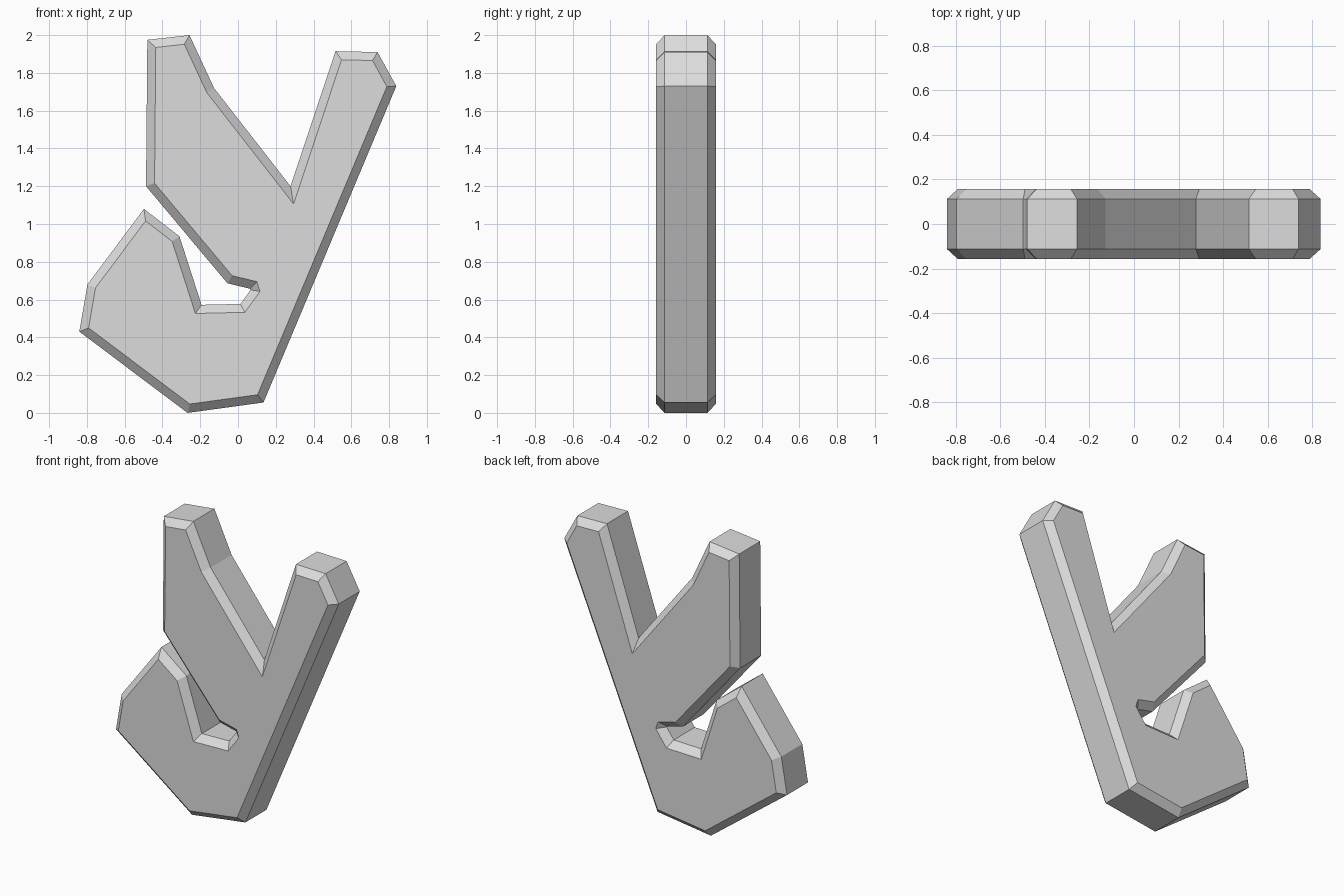
import bpy
import bmesh
from mathutils import Vector

default_cube = bpy.data.objects.get("Cube")
if default_cube:
    bpy.data.objects.remove(default_cube, do_unlink=True)

HALF_DEPTH = 0.158
BEVEL = 0.045

# Clockwise silhouette (x, z) by part of the emblem
upper_wing = [(-.48, 1.975), (-.257, 2), (-.127, 1.72), (.278, 1.2)]
long_arm = [(.516, 1.915), (.739, 1.91), (.838, 1.73), (.135, .055)]
lower_hook = [(-.267, 0), (-.84, .43), (-.797, .68), (-.498, 1.08), (-.31, .935)]
notch = [(-.193, .572), (.013, .577), (.067, .651), (.065, .657), (-.056, .686)]
wing_corner = [(-.487, 1.2)]
outline = [Vector(p) for p in upper_wing + long_arm + lower_hook + notch + wing_corner]


def inset_outline(points, distance):
    """Move every edge inward by the same distance, with mitred corners."""
    result = []
    for i, point in enumerate(points):
        before = (point - points[i - 1]).normalized()
        after = (points[(i + 1) % len(points)] - point).normalized()
        normal_a = Vector((before.y, -before.x))
        normal_b = Vector((after.y, -after.x))
        miter = (normal_a + normal_b) / (1 + normal_a.dot(normal_b))
        result.append(point + miter * distance)
    return result


def make_material(name, colour):
    material = bpy.data.materials.new(name)
    material.use_nodes = True
    material.diffuse_color = colour
    shader = material.node_tree.nodes["Principled BSDF"]
    shader.inputs["Base Color"].default_value = colour
    return material


def add_ring(bm, points, y):
    return [bm.verts.new((p.x, y, p.y)) for p in points]


def build_slab(name, points, material):
    bm = bmesh.new()
    inner = inset_outline(points, BEVEL)
    wall = HALF_DEPTH - BEVEL
    rings = [
        add_ring(bm, inner, -HALF_DEPTH),
        add_ring(bm, points, -wall),
        add_ring(bm, points, wall),
        add_ring(bm, inner, HALF_DEPTH),
    ]
    # Front and back faces
    bm.faces.new(rings[0])
    bm.faces.new(list(reversed(rings[-1])))
    # Front bevel, side wall, back bevel
    for near, far in zip(rings, rings[1:]):
        for i in range(len(points)):
            bm.faces.new((near[i - 1], far[i - 1], far[i], near[i]))
    bmesh.ops.recalc_face_normals(bm, faces=bm.faces[:])
    mesh = bpy.data.meshes.new(name)
    bm.to_mesh(mesh)
    bm.free()
    mesh.materials.append(material)
    obj = bpy.data.objects.new(name, mesh)
    bpy.context.collection.objects.link(obj)
    return obj


build_slab("winged_emblem", outline, make_material("light_grey", (0.72, 0.72, 0.72, 1)))
